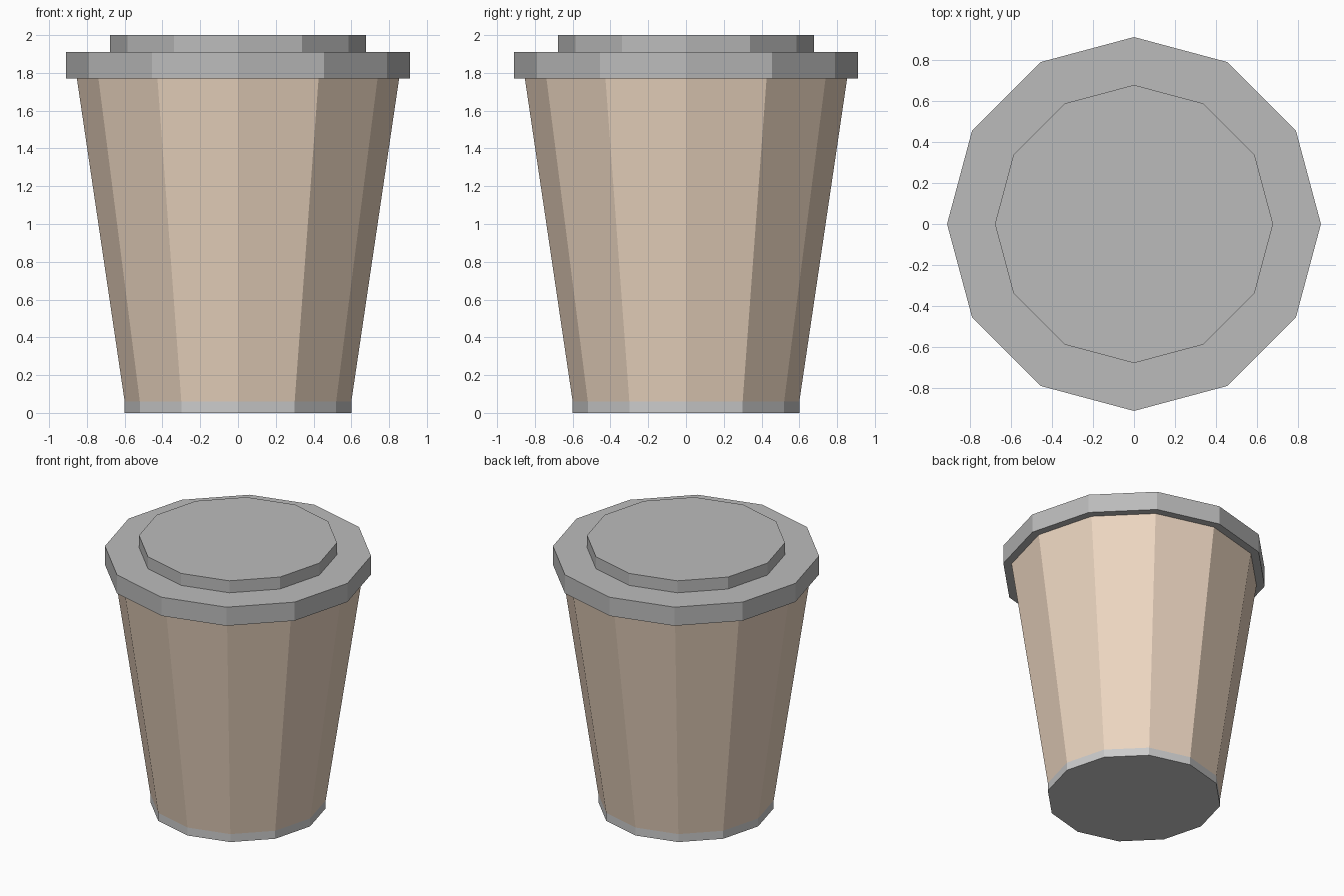
import bpy
import bmesh
from math import cos, sin, tau

if "Cube" in bpy.data.objects:
    bpy.data.objects.remove(bpy.data.objects["Cube"])

SIDES = 12


def material(name, rgb):
    mat = bpy.data.materials.new(name)
    mat.diffuse_color = (*rgb, 1)
    mat.use_nodes = True
    mat.node_tree.nodes["Principled BSDF"].inputs["Base Color"].default_value = mat.diffuse_color
    return mat


def lathe(name, profile, mat=None, cap_bottom=True, cap_top=True):
    """Spin (radius, z) points into a flat-faced 12-sided solid."""
    bm = bmesh.new()
    rings = [[bm.verts.new((r * cos(tau * i / SIDES), r * sin(tau * i / SIDES), z))
              for i in range(SIDES)] for r, z in profile]
    for low, high in zip(rings, rings[1:]):
        for i in range(SIDES):
            j = (i + 1) % SIDES
            bm.faces.new((low[i], low[j], high[j], high[i]))
    if cap_bottom:
        bm.faces.new(rings[0][::-1])
    if cap_top:
        bm.faces.new(rings[-1])
    mesh = bpy.data.meshes.new(name)
    bm.to_mesh(mesh)
    bm.free()
    obj = bpy.data.objects.new(name, mesh)
    bpy.context.collection.objects.link(obj)
    if mat:
        mesh.materials.append(mat)
    return obj


cardboard = material("cardboard", (0.84, 0.67, 0.53))
dark_grey = material("dark_grey", (0.5, 0.5, 0.5))

# Straight base band with the cup floor
lathe("cup_base", [(0.6, 0), (0.6, 0.06)], cap_top=False)

# Tapered cup wall
lathe("cup_body", [(0.6, 0.06), (0.853, 1.77)], cardboard, cap_bottom=False, cap_top=False)

# Lid: wide rim stepping in to a raised top
lathe("lid", [(0.91, 1.77), (0.91, 1.91), (0.677, 1.91), (0.677, 2.0)], dark_grey)
